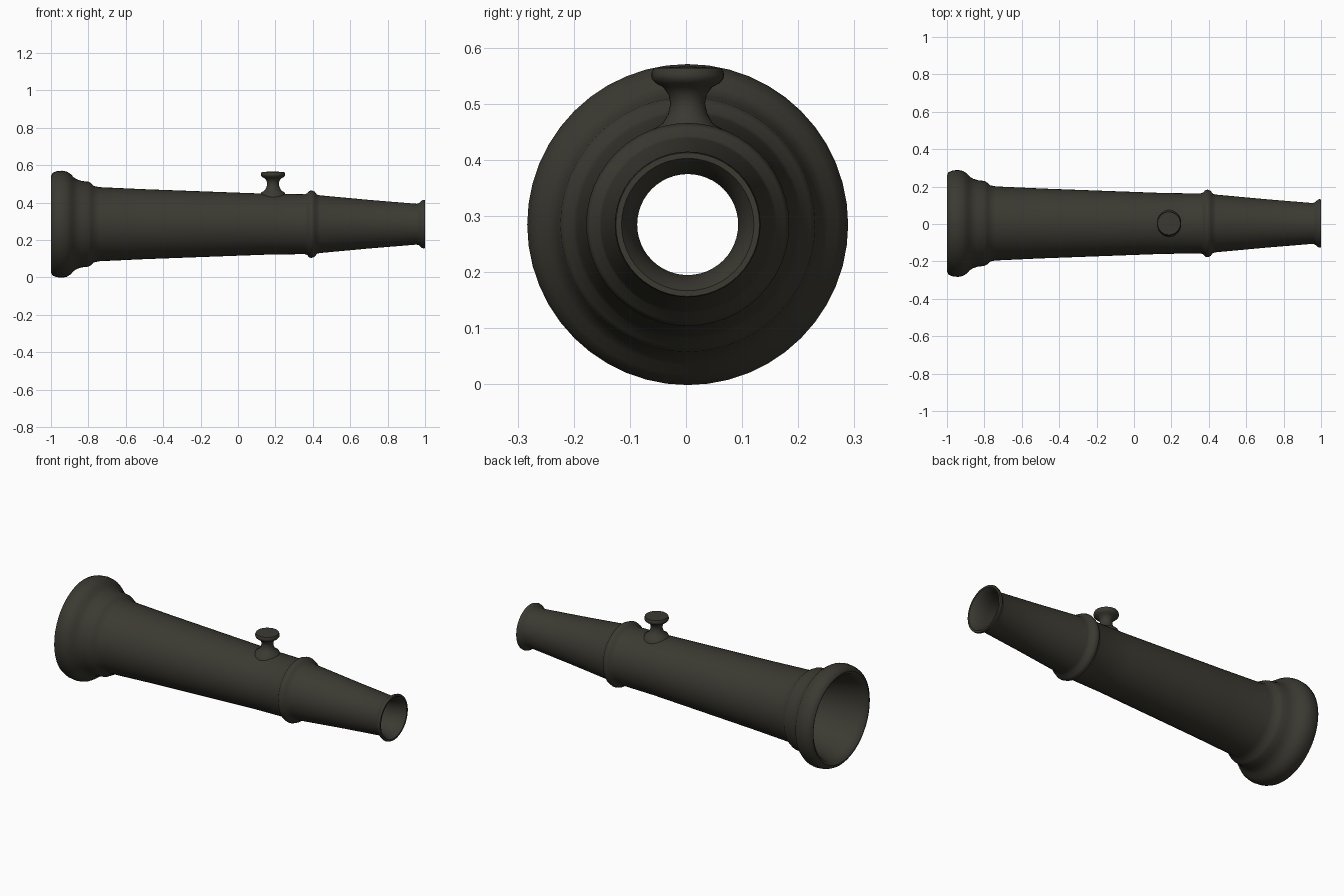
import bpy
import bmesh
import math
from mathutils import Matrix, Vector

cube = bpy.data.objects.get("Cube")
if cube:
    bpy.data.objects.remove(cube, do_unlink=True)

# Single dark olive metal
metal = bpy.data.materials.new("dark_olive_metal")
metal.use_nodes = True
colour = (0.043, 0.041, 0.031, 1)
metal.diffuse_color = colour
metal.node_tree.nodes["Principled BSDF"].inputs["Base Color"].default_value = colour


def lathe(name, profile, segments, matrix, closed, angle):
    """Turn a (radius, height) profile about local z."""
    bm = bmesh.new()
    verts = [bm.verts.new((r, 0, h)) for r, h in profile]
    edges = [bm.edges.new(pair) for pair in zip(verts, verts[1:])]
    if closed:
        edges.append(bm.edges.new((verts[-1], verts[0])))
    bmesh.ops.spin(bm, geom=verts + edges, cent=(0, 0, 0), axis=(0, 0, 1),
                   angle=math.tau, steps=segments, use_duplicate=False)
    bmesh.ops.remove_doubles(bm, verts=bm.verts[:], dist=0.0001)
    bmesh.ops.recalc_face_normals(bm, faces=bm.faces[:])
    bm.transform(matrix)
    mesh = bpy.data.meshes.new(name)
    bm.to_mesh(mesh)
    bm.free()
    mesh.materials.append(metal)
    obj = bpy.data.objects.new(name, mesh)
    bpy.context.collection.objects.link(obj)
    bpy.ops.object.select_all(action='DESELECT')
    obj.select_set(True)
    bpy.context.view_layer.objects.active = obj
    bpy.ops.object.shade_smooth_by_angle(angle=math.radians(angle))
    return obj


# Outer wall from wide bell to narrow mouth
outer = [(0.257, -1.0), (0.274, -0.992), (0.283, -0.97), (0.286, -0.94),
         (0.281, -0.915), (0.267, -0.893), (0.25, -0.878), (0.239, -0.86),
         (0.231, -0.835), (0.227, -0.80), (0.219, -0.785), (0.204, -0.77),
         (0.198, -0.74), (0.187, -0.5), (0.174, -0.15), (0.163, 0.15),
         (0.16, 0.355), (0.165, 0.37), (0.177, 0.38), (0.181, 0.393),
         (0.174, 0.41), (0.158, 0.422), (0.154, 0.44), (0.13, 0.7),
         (0.109, 0.955), (0.113, 0.968), (0.126, 0.982), (0.13, 0.992),
         (0.128, 1.0)]
# Bore running back through the tube
inner = [(0.118, 1.0), (0.108, 0.985), (0.098, 0.96), (0.09, 0.92),
         (0.11, 0.65), (0.135, 0.4), (0.155, -0.2), (0.18, -0.76),
         (0.205, -0.86), (0.23, -0.96), (0.24, -0.99)]
to_x = Matrix.Translation((0, 0.003, 0.285)) @ Matrix.Rotation(math.pi / 2, 4, 'Y')
lathe("tapered_tube", outer + inner, 48, to_x, True, 50)

# Flared stem and disc knob on top
knob = [(0.072, 0.43), (0.062, 0.455), (0.045, 0.465), (0.035, 0.482),
        (0.031, 0.50), (0.034, 0.517), (0.044, 0.53), (0.057, 0.537),
        (0.064, 0.545), (0.065, 0.553), (0.061, 0.564), (0.0, 0.567)]
lathe("top_knob", knob, 32, Matrix.Translation((0.187, 0.003, 0)), False, 50)
